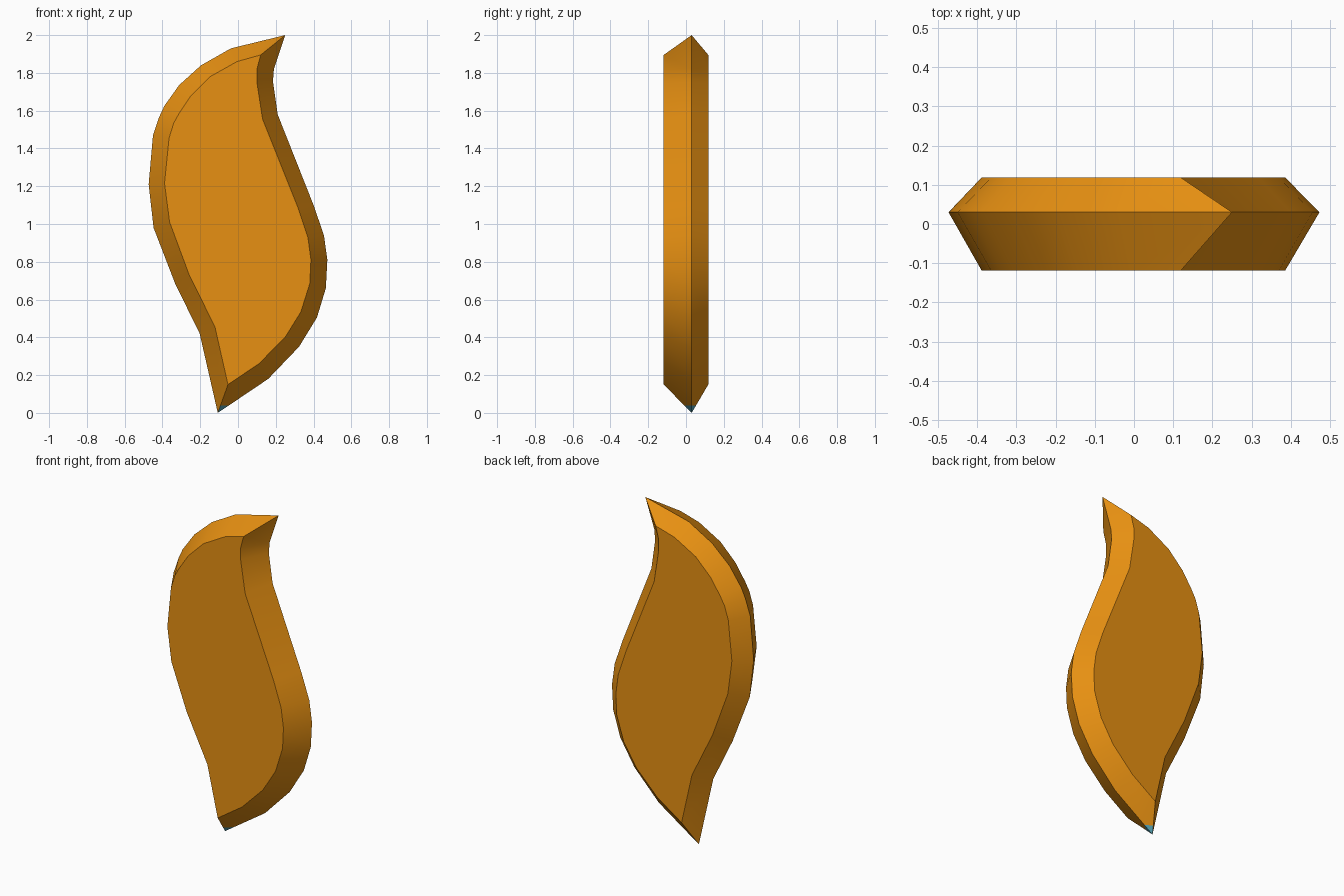
import bpy, bmesh, math

if "Cube" in bpy.data.objects:
    bpy.data.objects.remove(bpy.data.objects["Cube"])

# Ridge outline (x, z), clockwise from the top tip
RIDGE = [(.25, 2), (.19, 1.82), (.185, 1.755), (.21, 1.58), (.4, 1.1), (.455, .94),
         (.473, .81), (.465, .66), (.418, .505), (.323, .35), (.16, .18), (-.107, 0),
         (-.203, .42), (-.333, .685), (-.447, .98), (-.473, 1.21), (-.45, 1.47),
         (-.418, 1.565), (-.39, 1.625), (-.312, 1.735), (-.196, 1.84), (-.037, 1.93)]
# Flat front/back outline, matching the ridge point by point
FLAT = [(.12, 1.895), (.1, 1.82), (.1, 1.75), (.13, 1.555), (.32, 1.08), (.37, .93),
        (.386, .81), (.38, .685), (.333, .535), (.249, .4), (.11, .26), (-.053, .15),
        (-.122, .455), (-.26, .735), (-.362, 1.01), (-.389, 1.215), (-.365, 1.455),
        (-.34, 1.535), (-.312, 1.585), (-.249, 1.68), (-.148, 1.78), (-.005, 1.86)]


def material(name, rgb):
    m = bpy.data.materials.new(name)
    m.diffuse_color = (*rgb, 1)
    m.use_nodes = True
    m.node_tree.nodes["Principled BSDF"].inputs["Base Color"].default_value = m.diffuse_color
    return m


bm = bmesh.new()


def ring(points, y):
    return [bm.verts.new((x, y, z)) for x, z in points]


# Front plate, ridge and back plate joined by bevelled rims
front, ridge, back = ring(FLAT, -.118), ring(RIDGE, .03), ring(FLAT, .118)
bm.faces.new(front)
bm.faces.new(back[::-1])
n = len(RIDGE)
for a, b in ((front, ridge), (ridge, back)):
    for i in range(n):
        j = (i + 1) % n
        bm.faces.new((a[i], a[j], b[j], b[i]))
bmesh.ops.recalc_face_normals(bm, faces=bm.faces[:])

# Small coloured patch on the underside of the bottom tip
bmesh.ops.bisect_plane(bm, geom=bm.verts[:] + bm.edges[:] + bm.faces[:],
                       plane_co=(0, 0, .04), plane_no=(0, 0, 1))
bm.normal_update()
for f in bm.faces:
    if f.calc_center_median().z < .04 and f.normal.x > 0:
        f.material_index = 1

mesh = bpy.data.meshes.new("curved_leaf")
bm.to_mesh(mesh)
bm.free()
leaf = bpy.data.objects.new("curved_leaf", mesh)
bpy.context.collection.objects.link(leaf)
mesh.materials.append(material("orange", (.8, .28, .006)))
mesh.materials.append(material("teal", (.1, .4, .5)))

# Smooth along the rims, crisp at the ridge and plate borders
bpy.context.view_layer.objects.active = leaf
leaf.select_set(True)
bpy.ops.object.shade_smooth_by_angle(angle=math.radians(30))
